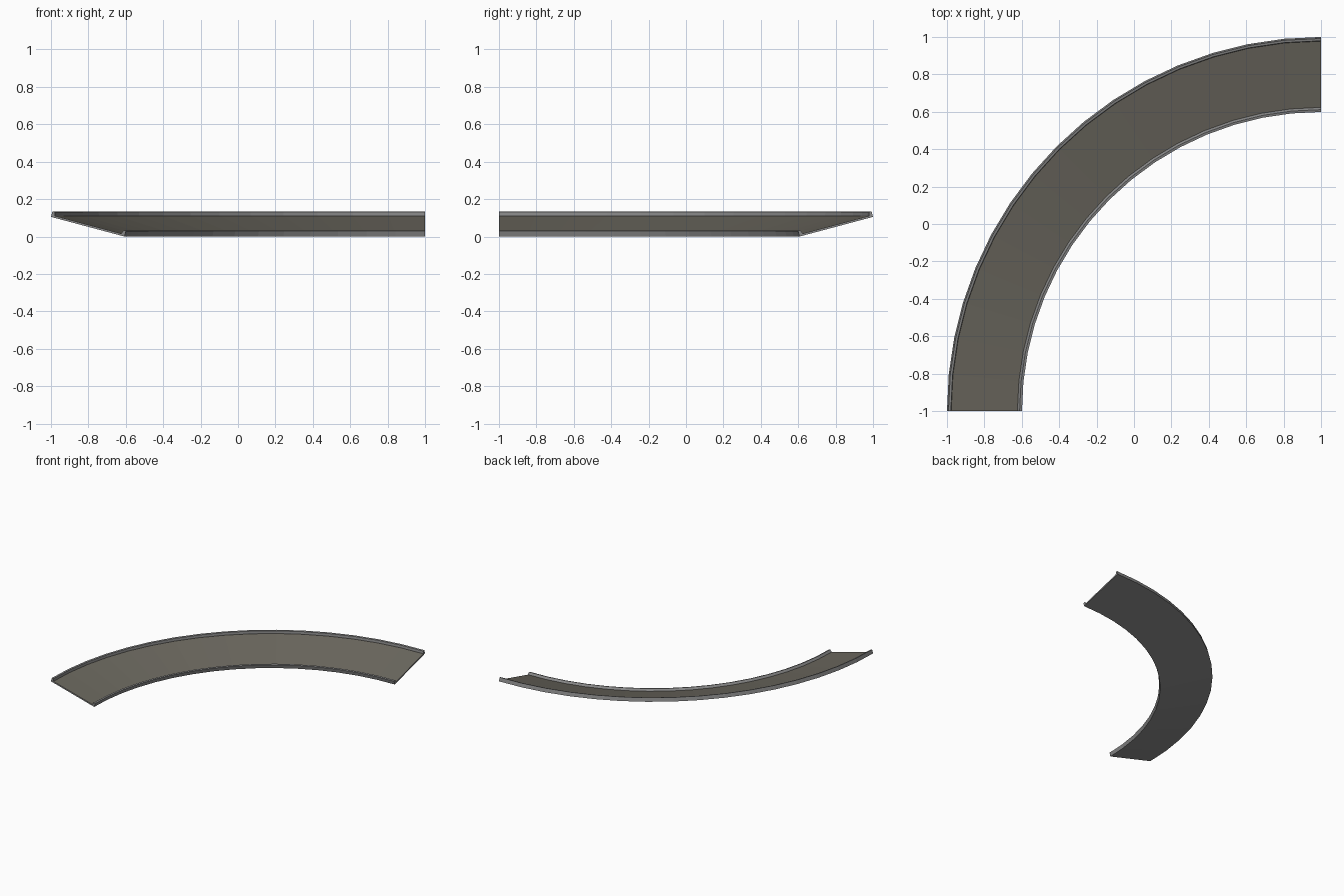
import bpy, bmesh, math

if "Cube" in bpy.data.objects:
    bpy.data.objects.remove(bpy.data.objects["Cube"])

SEGMENTS = 16
CENTRE = (1.0, -1.0)          # centre of the quarter turn
BANK = math.atan2(0.105, 0.393)
C, S = math.cos(BANK), math.sin(BANK)
WIDTH = math.hypot(0.105, 0.393)


def material(name, rgb):
    m = bpy.data.materials.new(name)
    m.diffuse_color = (*rgb, 1)
    m.use_nodes = True
    m.node_tree.nodes["Principled BSDF"].inputs["Base Color"].default_value = m.diffuse_color
    return m


kerb_grey = material("kerb grey", (0.25, 0.25, 0.25))
road_grey = material("road grey", (0.15, 0.14, 0.115))

# Banked cross-section: u runs up the slope, v is square to it
T, H, K = 0.011, 0.031, 0.02   # slab thickness, kerb height, kerb width
section = [(0, 0), (WIDTH, 0), (WIDTH, H), (WIDTH - K * 0.65, H), (WIDTH - K, T + 0.002),
           (WIDTH - K, T), (K, T), (K, T + 0.002), (K * 0.65, H), (0, H)]
ROAD_EDGE = 5                  # section edge that is the driving surface
profile = [(1.607 + u * C - v * S, u * S + v * C) for u, v in section]

# Sweep the section around the turn
bm = bmesh.new()
rings = []
for i in range(SEGMENTS + 1):
    a = math.pi / 2 + math.pi / 2 * i / SEGMENTS
    rings.append([bm.verts.new((CENTRE[0] + r * math.cos(a), CENTRE[1] + r * math.sin(a), z))
                  for r, z in profile])
n = len(profile)
for a, b in zip(rings, rings[1:]):
    for j in range(n):
        k = (j + 1) % n
        f = bm.faces.new((a[j], a[k], b[k], b[j]))
        f.material_index = 1 if j == ROAD_EDGE else 0
# End caps
bm.faces.new(rings[0])
bm.faces.new(rings[-1][::-1])
bmesh.ops.recalc_face_normals(bm, faces=bm.faces)

mesh = bpy.data.meshes.new("banked_road_curve")
bm.to_mesh(mesh)
bm.free()
mesh.materials.append(kerb_grey)
mesh.materials.append(road_grey)
bpy.context.collection.objects.link(bpy.data.objects.new("banked_road_curve", mesh))
